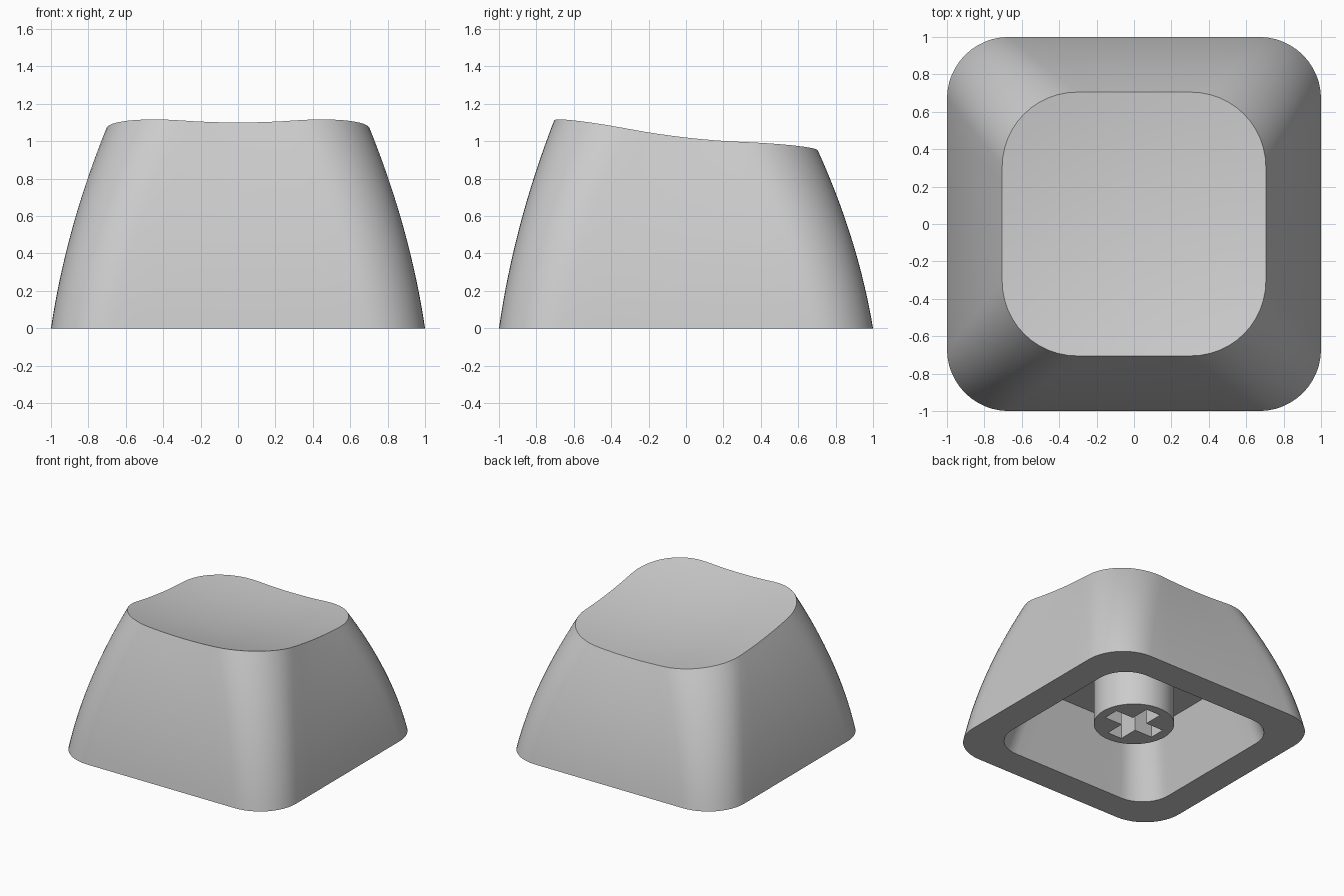
import bpy
import bmesh
from math import cos, sin, pi, radians
from mathutils import Matrix, Vector

if "Cube" in bpy.data.objects:
    bpy.data.objects.remove(bpy.data.objects["Cube"], do_unlink=True)

grey = bpy.data.materials.new("plain grey")
grey.use_nodes = True
colour = (0.6, 0.6, 0.6, 1)
grey.diffuse_color = colour
grey.node_tree.nodes["Principled BSDF"].inputs["Base Color"].default_value = colour


def make_object(name, bm):
    bmesh.ops.recalc_face_normals(bm, faces=bm.faces)
    mesh = bpy.data.meshes.new(name)
    bm.to_mesh(mesh)
    bm.free()
    mesh.materials.append(grey)
    ob = bpy.data.objects.new(name, mesh)
    bpy.context.scene.collection.objects.link(ob)
    return ob


def activate(ob):
    bpy.ops.object.select_all(action='DESELECT')
    ob.select_set(True)
    bpy.context.view_layer.objects.active = ob


def smooth(ob):
    activate(ob)
    bpy.ops.object.shade_smooth_by_angle(angle=radians(35))


def rounded_square(half, radius, arc=12, side=8):
    """Outline points, counter-clockwise, with subdivided straight sides."""
    c = half - radius
    angles = [i * pi / 2 / arc for i in range(arc + 1)]
    quarter = [Vector((c + radius * cos(a), c + radius * sin(a))) for a in angles]
    quarter += [Vector((c - 2 * c * i / side, half)) for i in range(1, side)]
    return [Matrix.Rotation(k * pi / 2, 2) @ p for k in range(4) for p in quarter]


def dish(x, y):
    """Height of the tilted, hollowed top."""
    return 0.96 - 0.114 * y + 0.12 * (x * x + y * y)


def bridge(bm, a, b):
    n = len(a)
    for i in range(n):
        j = (i + 1) % n
        bm.faces.new((a[i], a[j], b[j], b[i]))


# Shell: curved outer walls, dished top, flat rim and hollow inside
TOP, CEILING = 0.705, 0.53
bm = bmesh.new()
rim_top = rounded_square(TOP, 0.4)
rings = []
steps = 16
for s in range(steps + 1):
    t = s / steps
    inset = 0.54 * t + 0.46 * t * t
    outline = rounded_square(1 - (1 - TOP) * inset, 0.33 + 0.07 * inset)
    rings.append([bm.verts.new((x, y, t * dish(*p)))
                  for (x, y), p in zip(outline, rim_top)])
for s in range(7, 0, -1):
    f = s / 8
    rings.append([bm.verts.new((x * f, y * f, dish(x * f, y * f))) for x, y in rim_top])
for a, b in zip(rings, rings[1:]):
    bridge(bm, a, b)
middle = bm.verts.new((0, 0, dish(0, 0)))
last = rings[-1]
for i, v in enumerate(last):
    bm.faces.new((v, last[(i + 1) % len(last)], middle))
opening = [bm.verts.new((x, y, 0)) for x, y in rounded_square(0.76, 0.25)]
inner = [bm.verts.new((x, y, CEILING)) for x, y in rounded_square(0.62, 0.22)]
bridge(bm, opening, rings[0])
bridge(bm, inner, opening)
bm.faces.new(inner)
smooth(make_object("cap_shell", bm))

# Stem: round post with a cross-shaped socket
STEM_BASE = 0.11
height = CEILING + 0.02 - STEM_BASE
bm = bmesh.new()
bmesh.ops.create_cone(bm, cap_ends=True, segments=64, radius1=0.3, radius2=0.3,
                      depth=height,
                      matrix=Matrix.Translation((0, 0, STEM_BASE + height / 2)))
stem = make_object("stem", bm)
for width, depth in ((0.45, 0.13), (0.13, 0.45)):
    bm = bmesh.new()
    bmesh.ops.create_cube(bm, size=1, matrix=Matrix.Translation((0, 0, STEM_BASE + 0.1))
                          @ Matrix.Diagonal((width, depth, 0.6, 1)))
    cutter = make_object("socket_cutter", bm)
    cutter.hide_render = True
    cut = stem.modifiers.new("socket", 'BOOLEAN')
    cut.operation = 'DIFFERENCE'
    cut.solver = 'EXACT'
    cut.object = cutter
    activate(stem)
    bpy.ops.object.modifier_apply(modifier=cut.name)
    bpy.data.objects.remove(cutter, do_unlink=True)
smooth(stem)
